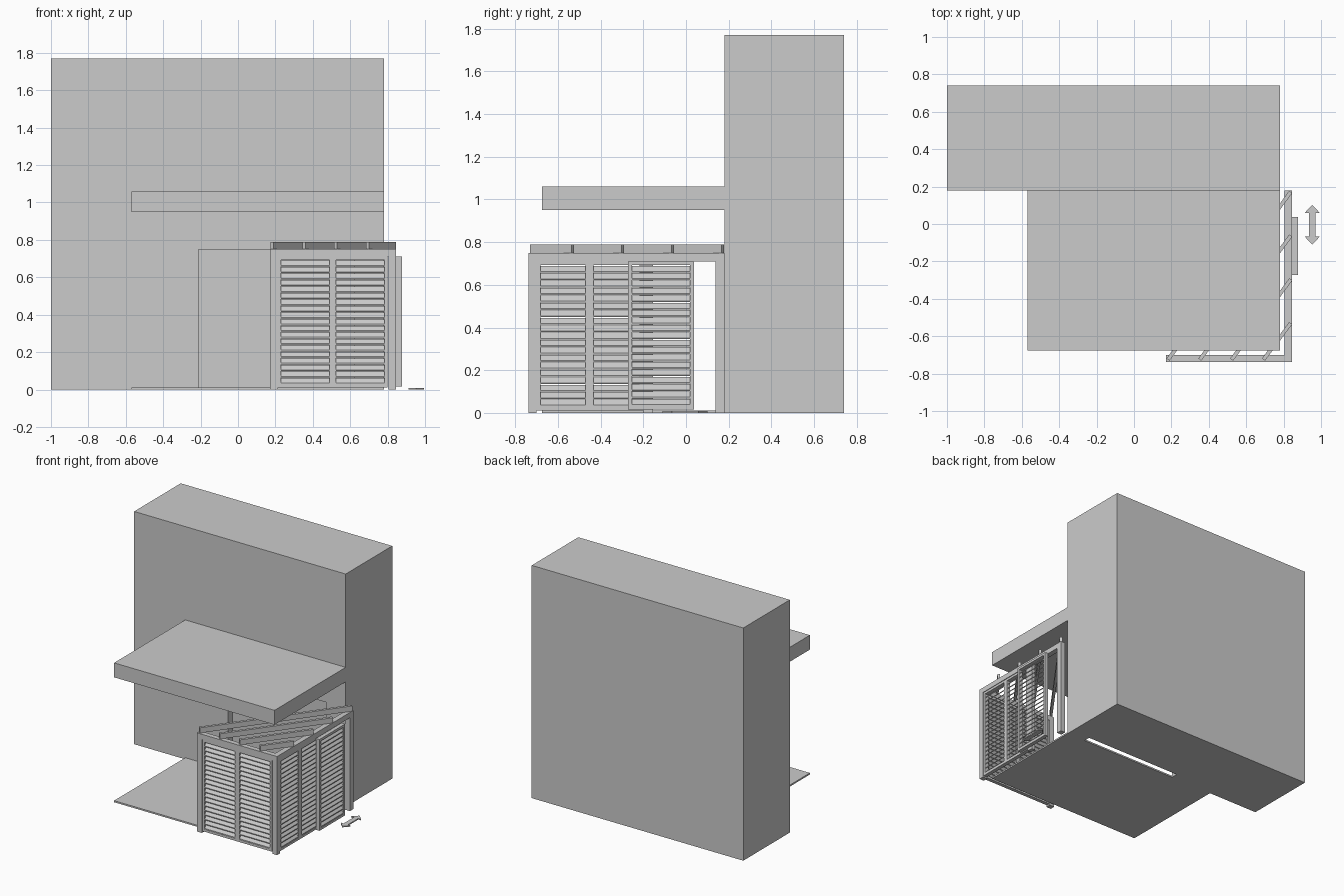
import bpy, bmesh
from math import atan2, hypot
from mathutils import Matrix, Vector

if "Cube" in bpy.data.objects:
    bpy.data.objects.remove(bpy.data.objects["Cube"], do_unlink=True)

grey = bpy.data.materials.new("plain_grey")
grey.use_nodes = True
GREY = (0.6, 0.6, 0.6, 1)
grey.diffuse_color = GREY
grey.node_tree.nodes["Principled BSDF"].inputs["Base Color"].default_value = GREY


def finish(name, bm):
    bmesh.ops.recalc_face_normals(bm, faces=bm.faces)
    mesh = bpy.data.meshes.new(name)
    bm.to_mesh(mesh)
    bm.free()
    mesh.materials.append(grey)
    ob = bpy.data.objects.new(name, mesh)
    bpy.context.collection.objects.link(ob)
    return ob


def add_box(bm, x, y, z):
    size = (x[1] - x[0], y[1] - y[0], z[1] - z[0], 1)
    mid = Vector((sum(x), sum(y), sum(z))) / 2
    bmesh.ops.create_cube(bm, size=1, matrix=Matrix.Translation(mid) @ Matrix.Diagonal(size))


def box(name, x, y, z):
    bm = bmesh.new()
    add_box(bm, x, y, z)
    return finish(name, bm)


def add_prism(bm, points, offset):
    face = bm.faces.new([bm.verts.new(p) for p in points])
    out = bmesh.ops.extrude_face_region(bm, geom=[face])
    moved = [v for v in out["geom"] if isinstance(v, bmesh.types.BMVert)]
    bmesh.ops.translate(bm, verts=moved, vec=offset)


# Building block with a shallow doorway recess
building = box("building", (-1, 0.78), (0.18, 0.74), (0, 1.77))
cutter = box("doorway_cutter", (-0.21, 0.62), (0.1, 0.232), (-0.1, 0.75))
cutter.hide_render = True
cut = building.modifiers.new("doorway", "BOOLEAN")
cut.operation = "DIFFERENCE"
cut.solver = "EXACT"
cut.object = cutter
bpy.context.view_layer.update()
result = bpy.data.meshes.new_from_object(
    building.evaluated_get(bpy.context.evaluated_depsgraph_get()))
building.modifiers.clear()
building.data = result
bpy.data.objects.remove(cutter, do_unlink=True)

# Balcony and terrace
box("balcony_slab", (-0.57, 0.78), (-0.675, 0.18), (0.95, 1.06))
box("terrace_floor", (-0.57, 0.78), (-0.675, 0.18), (0, 0.012))

# Pergola posts and beams
TOP, UNDER = 0.75, 0.71
box("front_left_post", (0.17, 0.213), (-0.738, -0.7), (0, UNDER))
box("front_right_post", (0.805, 0.845), (-0.738, -0.7), (0, UNDER))
box("rear_post", (0.805, 0.845), (0.138, 0.18), (0, UNDER))
box("front_beam", (0.17, 0.845), (-0.738, -0.7), (UNDER, TOP))
box("side_beam", (0.805, 0.845), (-0.7, 0.18), (UNDER, TOP))
box("side_mullion", (0.81, 0.84), (-0.2, -0.155), (0, UNDER))


# Louvred shutter: a frame with tilted slats, facing front (-y) or side (+x)
def shutter(name, side, u, d, z):
    def place(a, out, h):
        return Vector((out, a, h)) if side else Vector((a, -out, h))

    def bar(bm, ua, za):
        if side:
            add_box(bm, d, ua, za)
        else:
            add_box(bm, ua, (-d[1], -d[0]), za)

    w = 0.018
    bm = bmesh.new()
    bar(bm, (u[0], u[0] + w), z)
    bar(bm, (u[1] - w, u[1]), z)
    bar(bm, (u[0] + w, u[1] - w), (z[0], z[0] + w))
    bar(bm, (u[0] + w, u[1] - w), (z[1] - w, z[1]))
    finish(name + "_frame", bm)

    bm = bmesh.new()
    count = 19
    low, high = z[0] + w, z[1] - w
    pitch = (high - low) / count
    inner, outer = d[0] + 0.003, d[1] - 0.003
    start = u[0] + w
    length = place(u[1] - w, 0, 0) - place(start, 0, 0)
    for i in range(count):
        b = low + i * pitch
        t = b + pitch * 0.75
        profile = [(outer, b), (outer, b + 0.006), (inner, t + 0.006), (inner, t)]
        add_prism(bm, [place(start, o, h) for o, h in profile], length)
    finish(name + "_slats", bm)


for k, span in enumerate([(0.213, 0.507), (0.507, 0.8)]):
    shutter(f"front_shutter_{k + 1}", False, span, (0.705, 0.733), (0.012, UNDER))
for k, span in enumerate([(-0.7, -0.452), (-0.452, -0.2)]):
    shutter(f"side_shutter_{k + 1}", True, span, (0.81, 0.84), (0.012, UNDER))
shutter("sliding_shutter", True, (-0.272, 0.037), (0.846, 0.876), (0.015, UNDER))

# Diagonal rafters across the pergola corner
for k in range(4):
    a = Vector((0.182 + 0.17 * k, -0.725))
    b = Vector((0.838, 0.172 - 0.234 * k))
    run = b - a
    mid = (a + b) / 2
    bm = bmesh.new()
    mat = (Matrix.Translation((mid.x, mid.y, 0.77))
           @ Matrix.Rotation(atan2(run.y, run.x), 4, "Z")
           @ Matrix.Diagonal((hypot(*run), 0.02, 0.04, 1)))
    bmesh.ops.create_cube(bm, size=1, matrix=mat)
    finish(f"rafter_{k + 1}", bm)

# Flat double-headed arrow on the ground
half = [(0.018, 0.062), (0.042, 0.062), (0, 0.105)]
right = [(x, -y) for x, y in reversed(half)] + half
left = [(-x, y) for x, y in reversed(half[:2])] + [(-x, -y) for x, y in half[:2]]
bm = bmesh.new()
add_prism(bm, [(0.953 + x, y - 0.004, 0) for x, y in right + left], (0, 0, 0.009))
finish("slide_arrow", bm)
